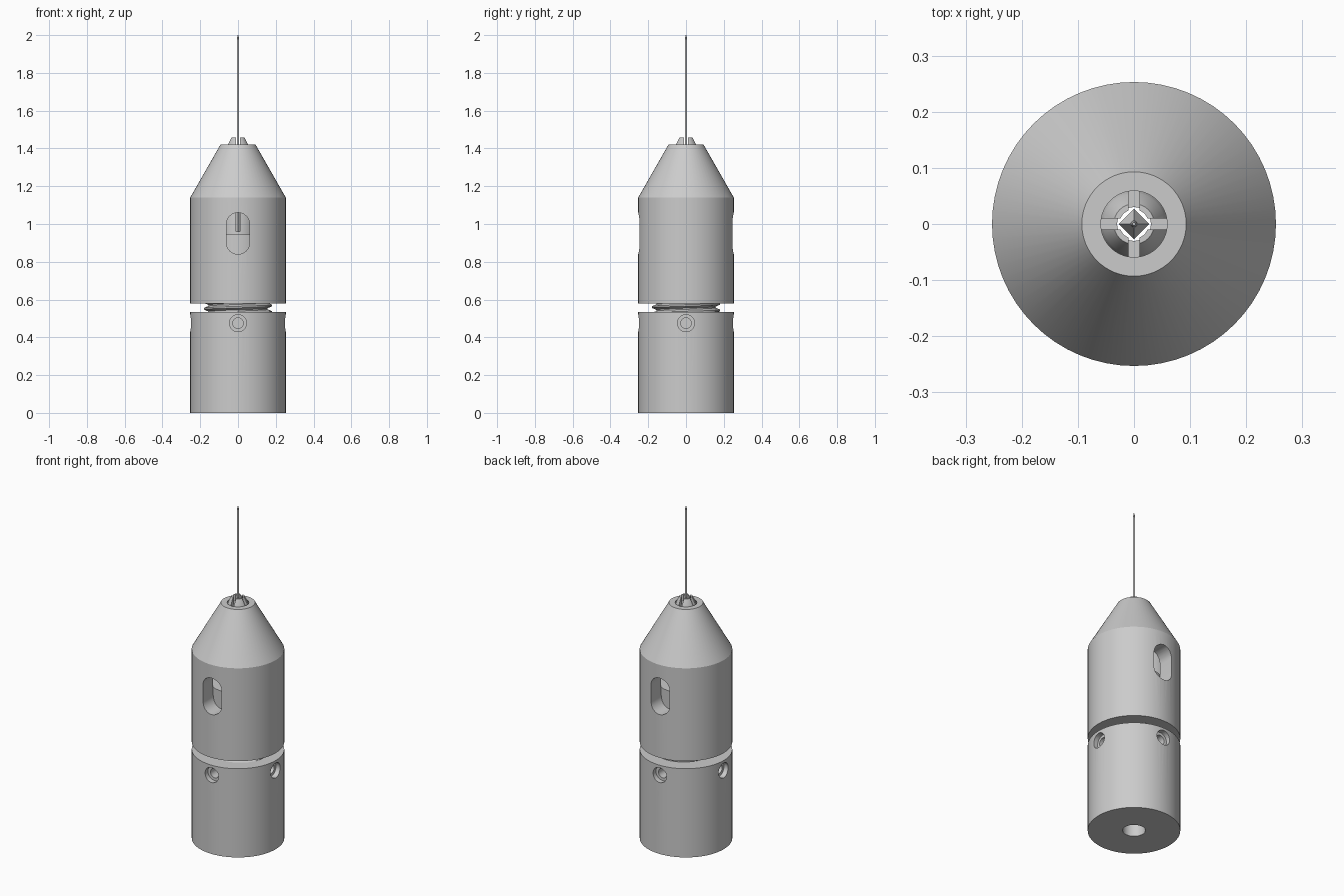
import bpy, bmesh, math
from mathutils import Matrix

if "Cube" in bpy.data.objects:
    bpy.data.objects.remove(bpy.data.objects["Cube"], do_unlink=True)

steel = bpy.data.materials.new("plain grey metal")
steel.use_nodes = True
steel.diffuse_color = (0.6, 0.6, 0.6, 1)
steel.node_tree.nodes["Principled BSDF"].inputs["Base Color"].default_value = (0.6, 0.6, 0.6, 1)


def finish(name, bm):
    bmesh.ops.remove_doubles(bm, verts=bm.verts, dist=1e-5)
    bmesh.ops.recalc_face_normals(bm, faces=bm.faces)
    mesh = bpy.data.meshes.new(name)
    bm.to_mesh(mesh)
    bm.free()
    mesh.materials.append(steel)
    ob = bpy.data.objects.new(name, mesh)
    bpy.context.collection.objects.link(ob)
    return ob


def lathe(name, profile, sides=64):
    """Spin a closed (radius, height) outline around z."""
    bm = bmesh.new()
    rings = []
    for i in range(sides):
        a = 2 * math.pi * i / sides
        rings.append([bm.verts.new((r * math.cos(a), r * math.sin(a), z)) for r, z in profile])
    n = len(profile)
    for i in range(sides):
        a, b = rings[i], rings[(i + 1) % sides]
        for j in range(n):
            k = (j + 1) % n
            if profile[j][0] or profile[k][0]:
                bm.faces.new((a[j], b[j], b[k], a[k]))
    return finish(name, bm)


def box(name, size, z):
    bm = bmesh.new()
    bmesh.ops.create_cube(bm, size=1, matrix=Matrix.Translation((0, 0, z)) @ Matrix.Diagonal((*size, 1)))
    return finish(name, bm)


def slot_cutter(radius, z_low, z_high):
    """Upright stadium prism running along y."""
    bm = bmesh.new()
    outline = []
    for zc, start in ((z_high, 0), (z_low, math.pi)):
        for i in range(17):
            a = start + math.pi * i / 16
            outline.append(bm.verts.new((radius * math.cos(a), -0.4, zc + radius * math.sin(a))))
    face = bm.faces.new(outline)
    out = bmesh.ops.extrude_face_region(bm, geom=[face])["geom"]
    bmesh.ops.translate(bm, verts=[v for v in out if isinstance(v, bmesh.types.BMVert)], vec=(0, 0.8, 0))
    return finish("slot_cutter", bm)


def activate(ob):
    bpy.ops.object.select_all(action="DESELECT")
    ob.select_set(True)
    bpy.context.view_layer.objects.active = ob


def cut(ob, cutter):
    activate(ob)
    mod = ob.modifiers.new("cut", "BOOLEAN")
    mod.operation, mod.solver, mod.object = "DIFFERENCE", "EXACT", cutter
    bpy.ops.object.modifier_apply(modifier=mod.name)
    bpy.data.objects.remove(cutter, do_unlink=True)


# Handle with threaded stud, bored from below
handle = lathe("lower_handle", [(0.062, 0), (0.253, 0), (0.253, 0.535), (0.157, 0.535),
                                (0.157, 0.945), (0.062, 0.945)])

# Four stepped pin holes around the handle
for k in range(4):
    drill = lathe("pin_hole_cutter", [(0, 0.15), (0.028, 0.15), (0.028, 0.222),
                                      (0.045, 0.222), (0.045, 0.3), (0, 0.3)], 32)
    turn = Matrix.Rotation(k * math.pi / 2, 4, "Z") @ Matrix.Rotation(math.pi / 2, 4, "Y")
    drill.data.transform(Matrix.Translation((0, 0, 0.475)) @ turn)
    cut(handle, drill)

# Helical screw thread seen in the gap
bm = bmesh.new()
previous = None
pitch, steps = 0.035, 48
for i in range(2 * steps + 1):
    a = 2 * math.pi * i / steps - math.pi / 2
    zc = 0.525 + pitch * i / steps
    ring = [bm.verts.new((r * math.cos(a), r * math.sin(a), zc + dz))
            for r, dz in ((0.153, -0.016), (0.181, -0.004), (0.181, 0.004), (0.153, 0.016))]
    if previous:
        for j in range(4):
            k = (j + 1) % 4
            bm.faces.new((previous[j], ring[j], ring[k], previous[k]))
    else:
        bm.faces.new(ring)
    previous = ring
bm.faces.new(previous)
thread = finish("screw_thread", bm)

# Hollow nose sleeve with a through slot at front and back
sleeve = lathe("nose_sleeve", [(0.16, 0.58), (0.253, 0.58), (0.253, 1.14), (0.093, 1.42),
                               (0.059, 1.42), (0.16, 1.2)])
cut(sleeve, slot_cutter(0.062, 0.902, 0.998))

# Split collet with four jaws
collet = lathe("collet", [(0.03, 0.94), (0.1, 0.94), (0.1, 1.25), (0.057, 1.41),
                          (0.055, 1.42), (0.036, 1.457), (0.026, 1.457), (0.03, 1.35)])
cut(collet, box("slit_cutter", (0.02, 0.4, 0.6), 1.26))
cut(collet, box("slit_cutter", (0.4, 0.02, 0.6), 1.26))

# Square shank and thin needle
shank = lathe("needle_shank", [(0, 0.96), (0.027, 0.96), (0.027, 1.36), (0.008, 1.4), (0, 1.4)], 4)
needle = lathe("needle", [(0, 1.3), (0.006, 1.3), (0.006, 1.97), (0.003, 2.0), (0, 2.0)], 16)

for ob in (handle, thread, sleeve, collet, needle):
    activate(ob)
    bpy.ops.object.shade_smooth_by_angle(angle=math.radians(28))
